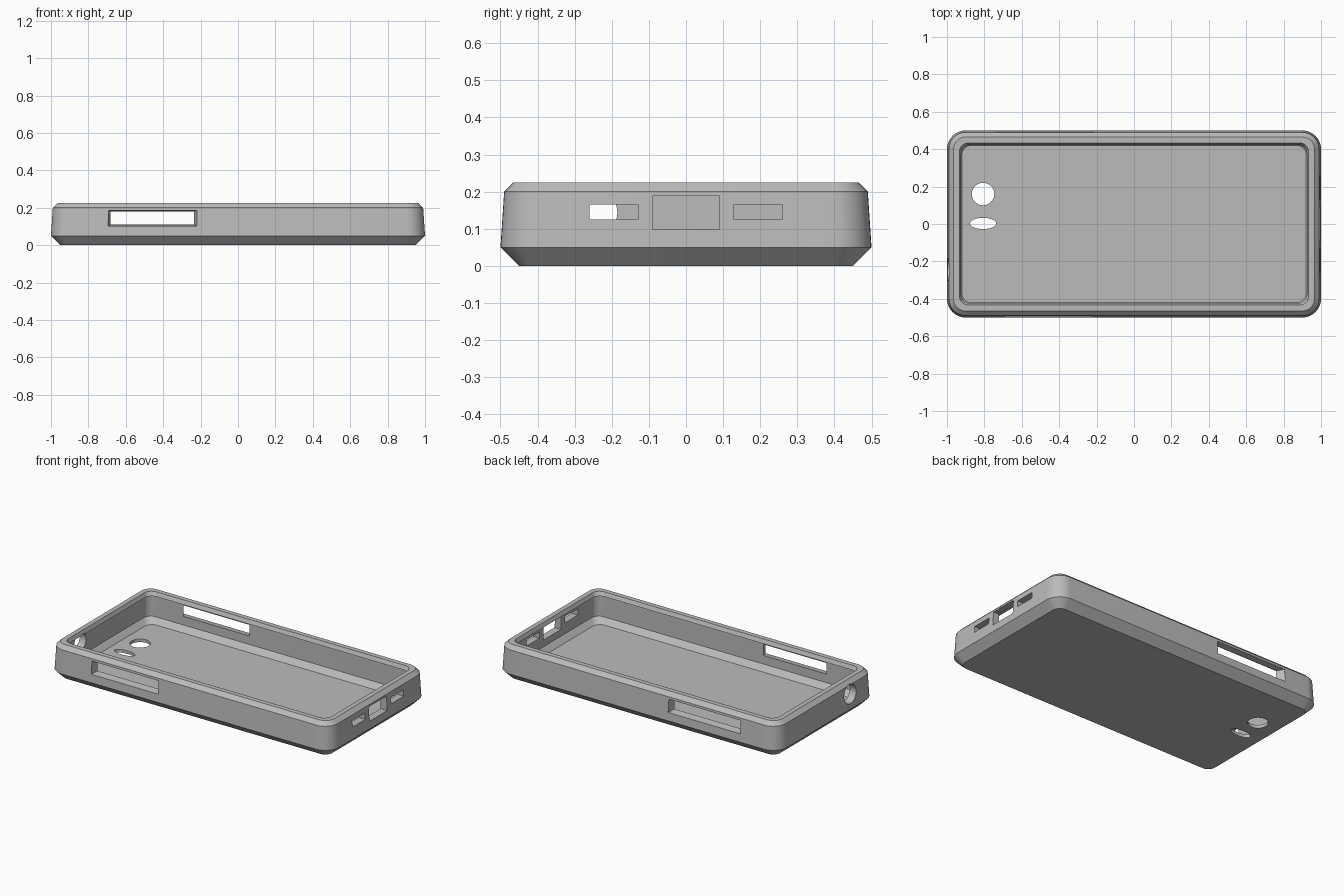
import bpy, bmesh, math
from mathutils import Vector

cube = bpy.data.objects.get("Cube")
if cube:
    bpy.data.objects.remove(cube, do_unlink=True)

grey = bpy.data.materials.new("matte grey")
grey.use_nodes = True
COLOR = (0.5, 0.5, 0.5, 1)
grey.diffuse_color = COLOR
bsdf = next(n for n in grey.node_tree.nodes if n.type == 'BSDF_PRINCIPLED')
bsdf.inputs["Base Color"].default_value = COLOR


def loft(name, rings):
    """Skin a stack of equal-length rings and cap both ends."""
    bm = bmesh.new()
    loops = [[bm.verts.new(p) for p in ring] for ring in rings]
    n = len(loops[0])
    for a, b in zip(loops, loops[1:]):
        for i in range(n):
            j = (i + 1) % n
            bm.faces.new((a[i], a[j], b[j], b[i]))
    bm.faces.new(loops[0][::-1])
    bm.faces.new(loops[-1])
    bmesh.ops.recalc_face_normals(bm, faces=bm.faces)
    mesh = bpy.data.meshes.new(name)
    bm.to_mesh(mesh)
    bm.free()
    mesh.materials.append(grey)
    obj = bpy.data.objects.new(name, mesh)
    bpy.context.collection.objects.link(obj)
    return obj


def rounded_rect(inset, z, steps=10):
    """Rounded rectangle ring, inset from the widest outline."""
    hx, hy = 1 - inset, 0.5 - inset
    r = max(0.1 - inset, 0.05)
    ring = []
    for q, (sx, sy) in enumerate([(1, 1), (-1, 1), (-1, -1), (1, -1)]):
        for k in range(steps + 1):
            t = math.pi / 2 * (q + k / steps)
            ring.append((sx * (hx - r) + r * math.cos(t),
                         sy * (hy - r) + r * math.sin(t), z))
    return ring


def rect(x0, x1, z0, z1, y):
    return [(x0, y, z0), (x1, y, z0), (x1, y, z1), (x0, y, z1)]


def ellipse(center, u, v, n=48):
    c, u, v = Vector(center), Vector(u), Vector(v)
    return [c + u * math.cos(2 * math.pi * k / n) + v * math.sin(2 * math.pi * k / n)
            for k in range(n)]


# Shell: outside from the base up, over the rim, under the lip, down to the floor
profile = [(0.05, 0), (0, 0.05), (0.01, 0.2), (0.035, 0.225), (0.066, 0.225),
           (0.076, 0.2), (0.05, 0.19), (0.05, 0.055), (0.08, 0.02)]
case = loft("phone_case", [rounded_rect(i, z) for i, z in profile])

cutters = []

# Flared button windows in the long sides
cutters.append(loft("front_window", [rect(-0.70, -0.21, 0.098, 0.188, -0.52),
                                     rect(-0.675, -0.245, 0.115, 0.178, -0.42)]))
cutters.append(loft("back_window", [rect(-0.75, -0.215, 0.098, 0.188, 0.52),
                                    rect(-0.68, -0.24, 0.115, 0.178, 0.42)]))

# Charging port and two speaker slots in the +x end
for name, y0, y1, z0, z1 in [("port", -0.09, 0.09, 0.098, 0.188),
                             ("slot_right", -0.26, -0.13, 0.125, 0.165),
                             ("slot_left", 0.13, 0.26, 0.125, 0.165)]:
    cutters.append(loft(name, [[(x, y0, z0), (x, y1, z0), (x, y1, z1), (x, y0, z1)]
                               for x in (0.88, 1.1)]))

# Round jack hole in the -x end
cutters.append(loft("jack_hole", [ellipse((x, -0.245, 0.144), (0, 0.06, 0), (0, 0, 0.06))
                                  for x in (-1.1, -0.88)]))

# Camera and flash openings in the floor
for name, y, rx, ry in [("camera_hole", 0.16, 0.06, 0.06), ("flash_hole", 0.003, 0.07, 0.03)]:
    cutters.append(loft(name, [ellipse((-0.807, y, z), (rx, 0, 0), (0, ry, 0))
                               for z in (-0.05, 0.06)]))

# Cut every opening, then drop the cutters
bpy.ops.object.select_all(action='DESELECT')
bpy.context.view_layer.objects.active = case
case.select_set(True)
for cutter in cutters:
    cutter.hide_render = True
    mod = case.modifiers.new(cutter.name, 'BOOLEAN')
    mod.operation = 'DIFFERENCE'
    mod.solver = 'EXACT'
    mod.object = cutter
    bpy.ops.object.modifier_apply(modifier=mod.name)
    bpy.data.objects.remove(cutter, do_unlink=True)

bpy.ops.object.shade_smooth_by_angle(angle=math.radians(20))
